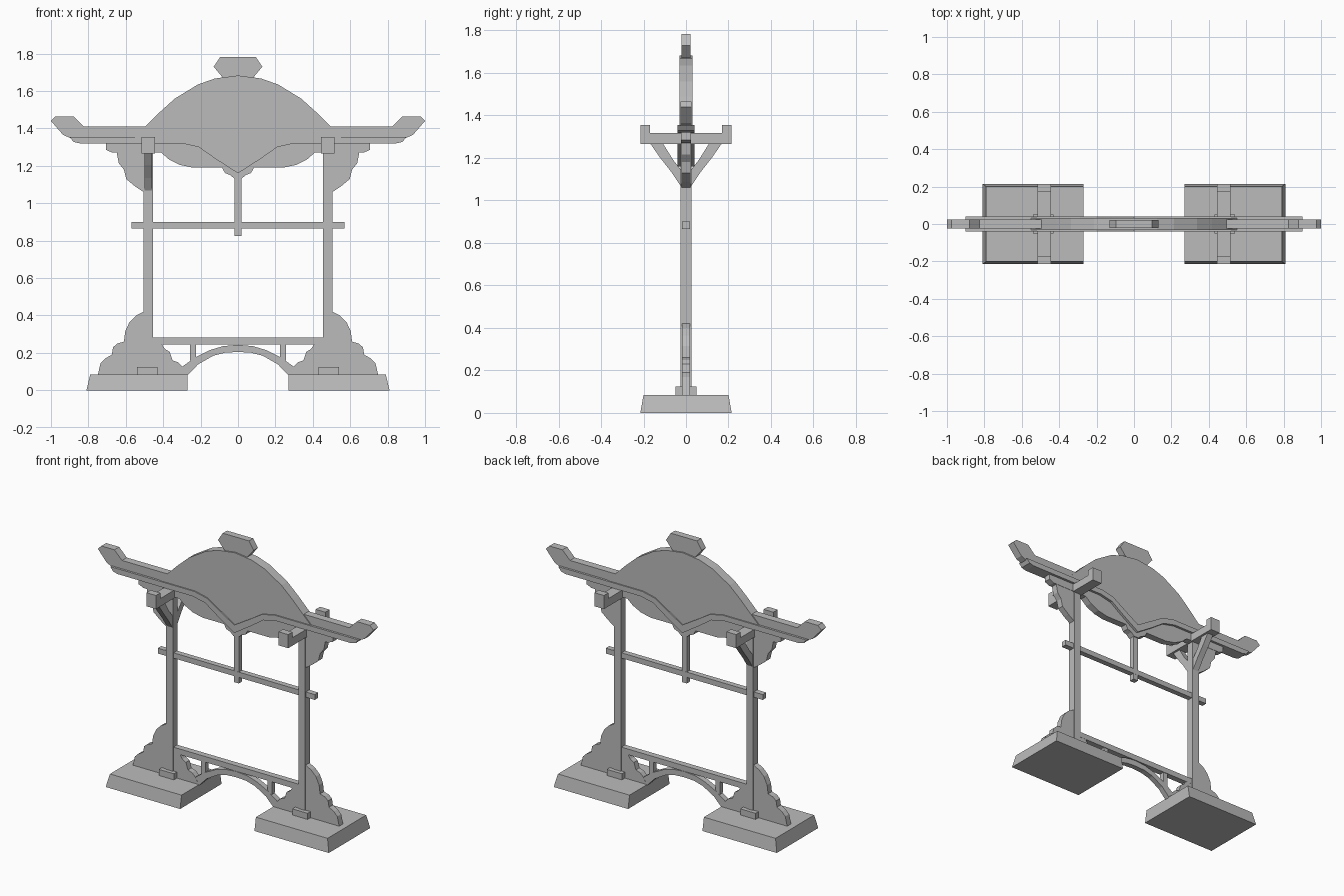
import bpy, bmesh
from mathutils import Vector

cube = bpy.data.objects.get("Cube")
if cube:
    bpy.data.objects.remove(cube, do_unlink=True)

GREY = (0.5, 0.5, 0.5, 1)
mat = bpy.data.materials.new("plain_grey")
mat.use_nodes = True
mat.diffuse_color = GREY
mat.node_tree.nodes["Principled BSDF"].inputs["Base Color"].default_value = GREY


def finish(name, bm):
    bmesh.ops.recalc_face_normals(bm, faces=bm.faces[:])
    mesh = bpy.data.meshes.new(name)
    bm.to_mesh(mesh)
    bm.free()
    mesh.materials.append(mat)
    obj = bpy.data.objects.new(name, mesh)
    bpy.context.collection.objects.link(obj)
    return obj


def prism(name, profile, half, along_x=False, centre=0):
    """Extrude an outline by half its thickness each way, along y or x."""
    bm = bmesh.new()
    if along_x:
        verts = [bm.verts.new((centre - half, a, z)) for a, z in profile]
        step = Vector((2 * half, 0, 0))
    else:
        verts = [bm.verts.new((a, centre - half, z)) for a, z in profile]
        step = Vector((0, 2 * half, 0))
    face = bm.faces.new(verts)
    ext = bmesh.ops.extrude_face_region(bm, geom=[face])
    moved = [v for v in ext["geom"] if isinstance(v, bmesh.types.BMVert)]
    bmesh.ops.translate(bm, verts=moved, vec=step)
    return finish(name, bm)


def whole(half_profile):
    """Complete an outline that runs from centre top to centre bottom."""
    return half_profile + [(-x, z) for x, z in reversed(half_profile) if x > 0]


def rect(x0, x1, z0, z1):
    return [(x0, z0), (x1, z0), (x1, z1), (x0, z1)]


# Outlines repeated on both sides
lower_scroll = [(0.48, 0.42), (0.505, 0.42), (0.545, 0.4), (0.58, 0.365), (0.603, 0.315),
                (0.61, 0.26), (0.645, 0.25), (0.668, 0.23), (0.675, 0.19), (0.71, 0.17),
                (0.735, 0.145), (0.75, 0.08), (0.48, 0.08)]
inner_scroll = [(0.48, 0.25), (0.41, 0.25), (0.39, 0.22), (0.365, 0.205), (0.35, 0.16),
                (0.32, 0.15), (0.295, 0.125), (0.27, 0.08), (0.48, 0.08)]
upper_scroll = [(0.48, 1.28), (0.65, 1.28), (0.638, 1.215), (0.61, 1.18), (0.598, 1.13),
                (0.55, 1.09), (0.505, 1.06), (0.48, 1.06)]
cradle = whole([(0, 1.317), (0.17, 1.317), (0.17, 1.354), (0.215, 1.354),
                (0.215, 1.265), (0, 1.265)])

for side, s in (("left", 1), ("right", -1)):
    def flip(outline):
        return [(s * x, z) for x, z in outline]

    # Foot block, sloped on three sides
    bm = bmesh.new()
    rings = []
    for z, outer, y in ((0, 0.81, 0.215), (0.085, 0.79, 0.2)):
        rings.append([bm.verts.new((s * x, v, z))
                      for x, v in ((0.27, -y), (outer, -y), (outer, y), (0.27, y))])
    bottom, top = rings
    bm.faces.new(bottom)
    bm.faces.new(top)
    for i in range(4):
        j = (i + 1) % 4
        bm.faces.new((bottom[i], bottom[j], top[j], top[i]))
    finish(side + "_foot", bm)

    prism(side + "_foot_peg", flip(rect(0.43, 0.54, 0.08, 0.125)), 0.05)
    prism(side + "_post", flip(rect(0.455, 0.505, 0.08, 1.3)), 0.025)
    prism(side + "_lower_scroll", flip(lower_scroll), 0.02)
    prism(side + "_inner_scroll", flip(inner_scroll), 0.019)
    prism(side + "_upper_scroll", flip(upper_scroll), 0.021)
    prism(side + "_rail_strut", flip(rect(0.225, 0.257, 0.16, 0.25)), 0.016)
    prism(side + "_cross_cradle", cradle, 0.035, True, s * 0.48)

# Curved braces under the right-hand cradle only
brace = [(0.17, 1.27), (0.125, 1.205), (0.07, 1.135), (0.02, 1.06),
         (0.02, 1.14), (0.06, 1.19), (0.11, 1.27)]
for end, s in (("front", -1), ("back", 1)):
    prism(end + "_cradle_brace", [(s * y, z) for y, z in brace], 0.021, True, -0.48)

# Bottom rail and arch
prism("bottom_rail", rect(-0.47, 0.47, 0.245, 0.282), 0.02)
prism("arch", whole([(0, 0.243), (0.08, 0.236), (0.15, 0.215), (0.23, 0.175), (0.3, 0.125),
                     (0.3, 0.08), (0.27, 0.08), (0.214, 0.138), (0.134, 0.184),
                     (0.07, 0.201), (0, 0.205)]), 0.018)

# Hanging bar and its rod
prism("hanging_bar", rect(-0.57, 0.57, 0.865, 0.9), 0.018)
prism("hanging_rod", rect(-0.018, 0.018, 0.825, 1.2), 0.017)

# Roof, from the lowest layer to the cap
prism("roof_panel", whole([(0, 1.2), (0.2, 1.31), (0.3, 1.335), (0.705, 1.335),
                           (0.705, 1.285), (0.67, 1.27), (0.41, 1.27), (0.37, 1.235),
                           (0.31, 1.205), (0.24, 1.19), (0.085, 1.19), (0.07, 1.162),
                           (0.04, 1.15), (0.018, 1.13), (0, 1.13)]), 0.023)
prism("eave_beam", whole([(0, 1.212), (0.12, 1.285), (0.2, 1.335), (0.29, 1.355), (0.9, 1.355),
                          (0.88, 1.328), (0.845, 1.32), (0.3, 1.32), (0.21, 1.3),
                          (0.12, 1.237), (0, 1.16)]), 0.039)
prism("ridge_beam", whole([(0, 1.41), (0.825, 1.41), (0.88, 1.465), (0.975, 1.465),
                           (1.0, 1.44), (0.935, 1.365), (0.9, 1.35), (0, 1.35)]), 0.025)
prism("gable", whole([(0, 1.683), (0.123, 1.667), (0.214, 1.635), (0.337, 1.56),
                      (0.417, 1.488), (0.5, 1.405), (0.55, 1.355), (0.55, 1.345),
                      (0.29, 1.34), (0.2, 1.32), (0, 1.19)]), 0.031)
prism("roof_cap", whole([(0, 1.783), (0.095, 1.783), (0.13, 1.73),
                         (0.08, 1.67), (0, 1.67)]), 0.022)
